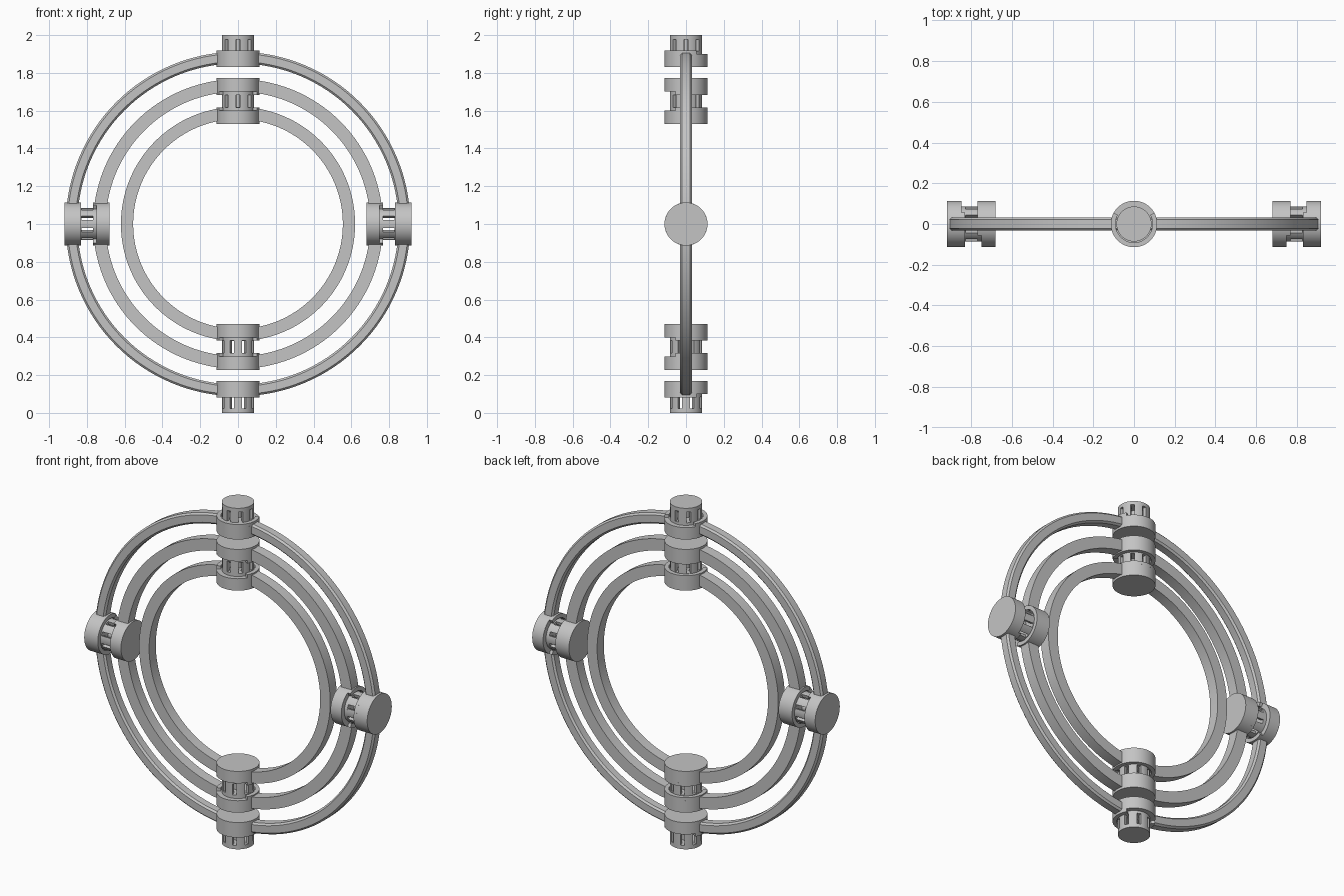
import bpy, bmesh
from math import radians, cos, sin
from mathutils import Matrix, Vector

cube = bpy.data.objects.get("Cube")
if cube:
    bpy.data.objects.remove(cube, do_unlink=True)

grey = bpy.data.materials.new("plain grey")
grey.use_nodes = True
colour = (0.55, 0.55, 0.55, 1)
grey.diffuse_color = colour
grey.node_tree.nodes["Principled BSDF"].inputs["Base Color"].default_value = colour

CENTRE = Matrix.Translation((0, 0, 1))


def sweep(bm, profile, start=0, end=360, steps=64):
    """Turn a closed (radius, height) profile about z; cap the ends of an arc."""
    full = end - start == 360
    rows = []
    for i in range(steps + (not full)):
        a = radians(start + (end - start) * i / steps)
        rows.append([bm.verts.new((r * cos(a), r * sin(a), h)) for r, h in profile])
    n = len(profile)
    pairs = list(zip(rows, rows[1:]))
    if full:
        pairs.append((rows[-1], rows[0]))
    for p, q in pairs:
        for j in range(n):
            k = (j + 1) % n
            bm.faces.new((p[j], q[j], q[k], p[k]))
    if not full:
        bm.faces.new(rows[0])
        bm.faces.new(rows[-1])


def box(r0, r1, h0, h1):
    return [(r0, h0), (r1, h0), (r1, h1), (r0, h1)]


def finish(name, bm, matrix):
    bmesh.ops.remove_doubles(bm, verts=bm.verts, dist=1e-5)
    bmesh.ops.dissolve_degenerate(bm, edges=bm.edges, dist=1e-6)
    bmesh.ops.recalc_face_normals(bm, faces=bm.faces)
    mesh = bpy.data.meshes.new(name)
    bm.to_mesh(mesh)
    bm.free()
    mesh.materials.append(grey)
    obj = bpy.data.objects.new(name, mesh)
    bpy.context.collection.objects.link(obj)
    obj.matrix_world = matrix
    bpy.ops.object.select_all(action='DESELECT')
    obj.select_set(True)
    bpy.context.view_layer.objects.active = obj
    bpy.ops.object.shade_smooth_by_angle(angle=radians(30))


def ring(name, inner, outer, half=0.031, chamfer=0):
    c = chamfer
    if c:
        profile = [(inner + c, -half), (outer - c, -half), (outer, c - half), (outer, half - c),
                   (outer - c, half), (inner + c, half), (inner, half - c), (inner, c - half)]
    else:
        profile = box(inner, outer, -half, half)
    bm = bmesh.new()
    sweep(bm, profile, steps=128)
    finish(name, bm, CENTRE @ Matrix.Rotation(radians(90), 4, 'X'))


def socket(name, turn, base, way, tall_side):
    """Round housing with a rim that is cut away on one side."""
    floor, lip = base + way * 0.07, base + way * 0.088
    bm = bmesh.new()
    sweep(bm, box(0, 0.114, base, floor))
    start = 151 if tall_side < 0 else -29
    sweep(bm, box(0.091, 0.114, floor, lip), start, start + 238, 48)
    finish(name, bm, CENTRE @ Matrix.Rotation(radians(turn), 4, 'Y'))


def shaft(name, turn, low, high, offset):
    """Slotted hollow pivot: end discs, eight fingers and a thin core."""
    bm = bmesh.new()
    sweep(bm, box(0, 0.086, high - 0.022, high))
    sweep(bm, box(0, 0.086, low, low + 0.02))
    sweep(bm, box(0, 0.022, low + 0.02, high - 0.022), steps=24)
    for i in range(8):
        mid = 45 * i + offset
        sweep(bm, box(0.066, 0.086, low + 0.02, high - 0.022), mid - 15, mid + 15, 6)
    finish(name, bm, CENTRE @ Matrix.Rotation(radians(turn), 4, 'Y'))


# Three concentric rings
ring("outer_ring", 0.85, 0.912, chamfer=0.01)
ring("middle_ring", 0.70, 0.767)
ring("inner_ring", 0.555, 0.62)

# Upright joints: outer mounting pivots and middle-to-inner pivots
for side, turn, offset in (("top", 0, 22.5), ("bottom", 180, 0)):
    socket(side + "_mount_socket", turn, 0.83, 1, -1)
    shaft(side + "_mount_shaft", turn, 0.895, 1.0, offset)
    socket(side + "_middle_socket", turn, 0.772, -1, 1)
    socket(side + "_inner_socket", turn, 0.53, 1, 1)
    shaft(side + "_inner_shaft", turn, 0.598, 0.704, offset)

# Sideways joints: outer-to-middle pivots
for side, turn in (("left", 90), ("right", -90)):
    socket(side + "_outer_socket", turn, 0.918, -1, -1)
    socket(side + "_middle_socket", turn, 0.68, 1, 1)
    shaft(side + "_middle_shaft", turn, 0.748, 0.85, 0)
